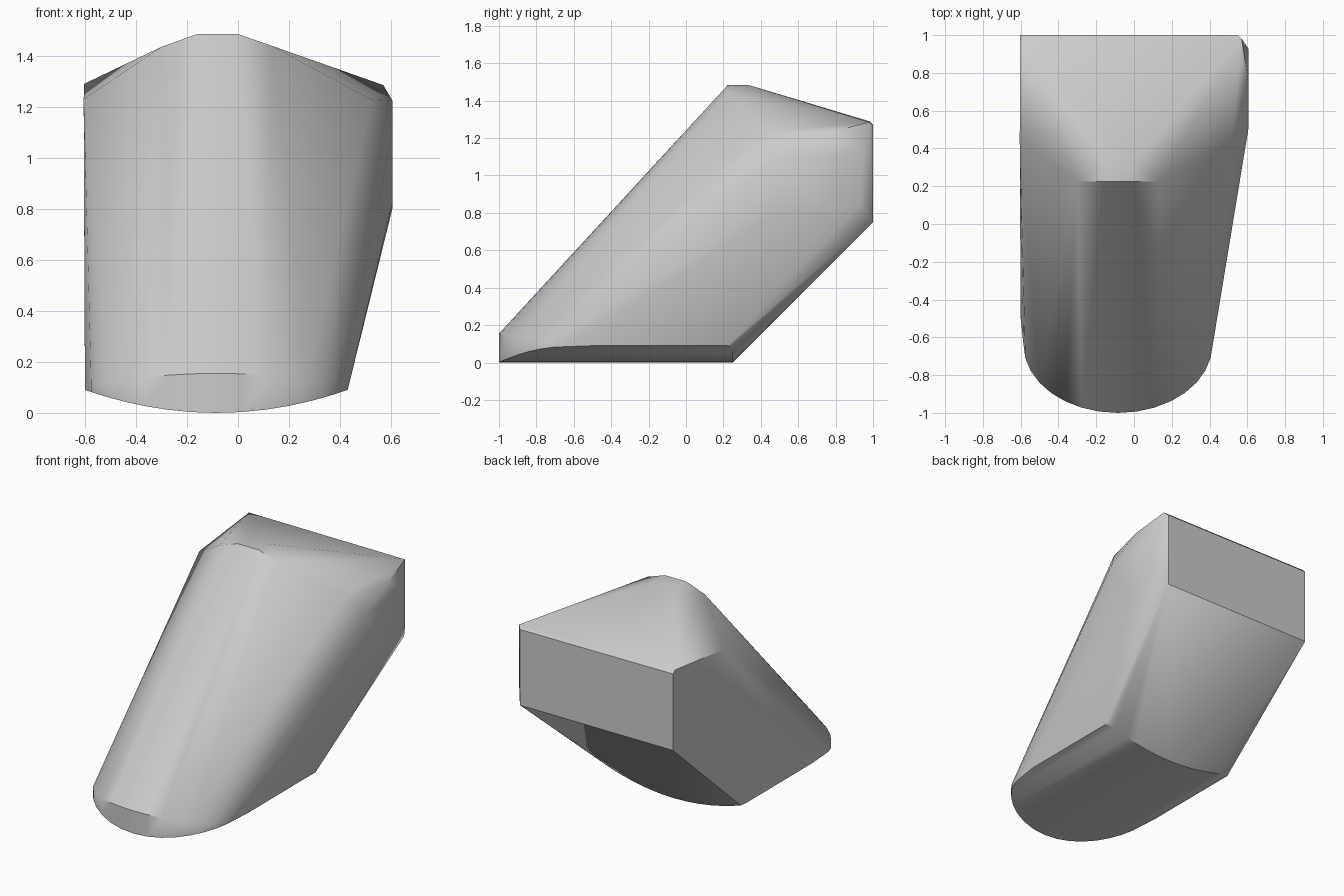
import bpy, bmesh
from math import sin, cos, pi, radians

if "Cube" in bpy.data.objects:
    bpy.data.objects.remove(bpy.data.objects["Cube"])

CX = -0.085                                   # centre line of the rounded toe
points = []

# rounded toe: shallow curved sole below, low wall above
N = 16
for i in range(N + 1):
    t = -pi / 2 + pi * i / N
    u = sin(t)
    x, y = CX + 0.5 * u, -0.64 - 0.36 * cos(t)
    points += [(x, y, 0.085 * u * u), (x, y, 0.155 - 0.05 * u * u)]
    points.append((x, 0.25, 0.085 * u * u))   # rear edge of the sole

# straight sides of the sole
for x in (-0.6, 0.43):
    points += [(x, -0.5, 0.09), (x, 0.22, 0.09)]

# crown ridge
points += [(-0.3, 0.225, 1.435), (0.13, 0.225, 1.44)]
for x in (-0.16, 0.0):
    points += [(x, 0.225, 1.485), (x, 0.33, 1.485)]

# flat left side
points += [(-0.605, 0.45, 1.23), (-0.603, 0.98, 1.29),
           (-0.603, 1, 1.27), (-0.603, 1, 0.75)]

# upright back and its right corner
points += [(0.55, 1, 1.265), (0.57, 0.98, 1.285), (0.55, 1, 0.75)]

# right side
points += [(0.52, 0.42, 1.23)]
for y, z in [(0.5, 1.1), (0.5, 0.82), (0.75, 1.225),
             (0.93, 1.12), (0.93, 0.85), (0.7, 0.8)]:
    points.append((0.605, y, z))

# wrap the profile points into one closed body
bm = bmesh.new()
for p in points:
    bm.verts.new(p)
bmesh.ops.remove_doubles(bm, verts=bm.verts[:], dist=0.001)
bmesh.ops.convex_hull(bm, input=bm.verts[:])
loose = [v for v in bm.verts if not v.link_faces]
bmesh.ops.delete(bm, geom=loose, context='VERTS')
bmesh.ops.dissolve_limit(bm, angle_limit=radians(1), verts=bm.verts[:], edges=bm.edges[:])
bmesh.ops.recalc_face_normals(bm, faces=bm.faces[:])

mesh = bpy.data.meshes.new("slanted_body")
bm.to_mesh(mesh)
bm.free()
body = bpy.data.objects.new("slanted_body", mesh)
bpy.context.collection.objects.link(body)
bpy.context.view_layer.objects.active = body
body.select_set(True)
bpy.ops.object.shade_smooth_by_angle(angle=radians(40))
